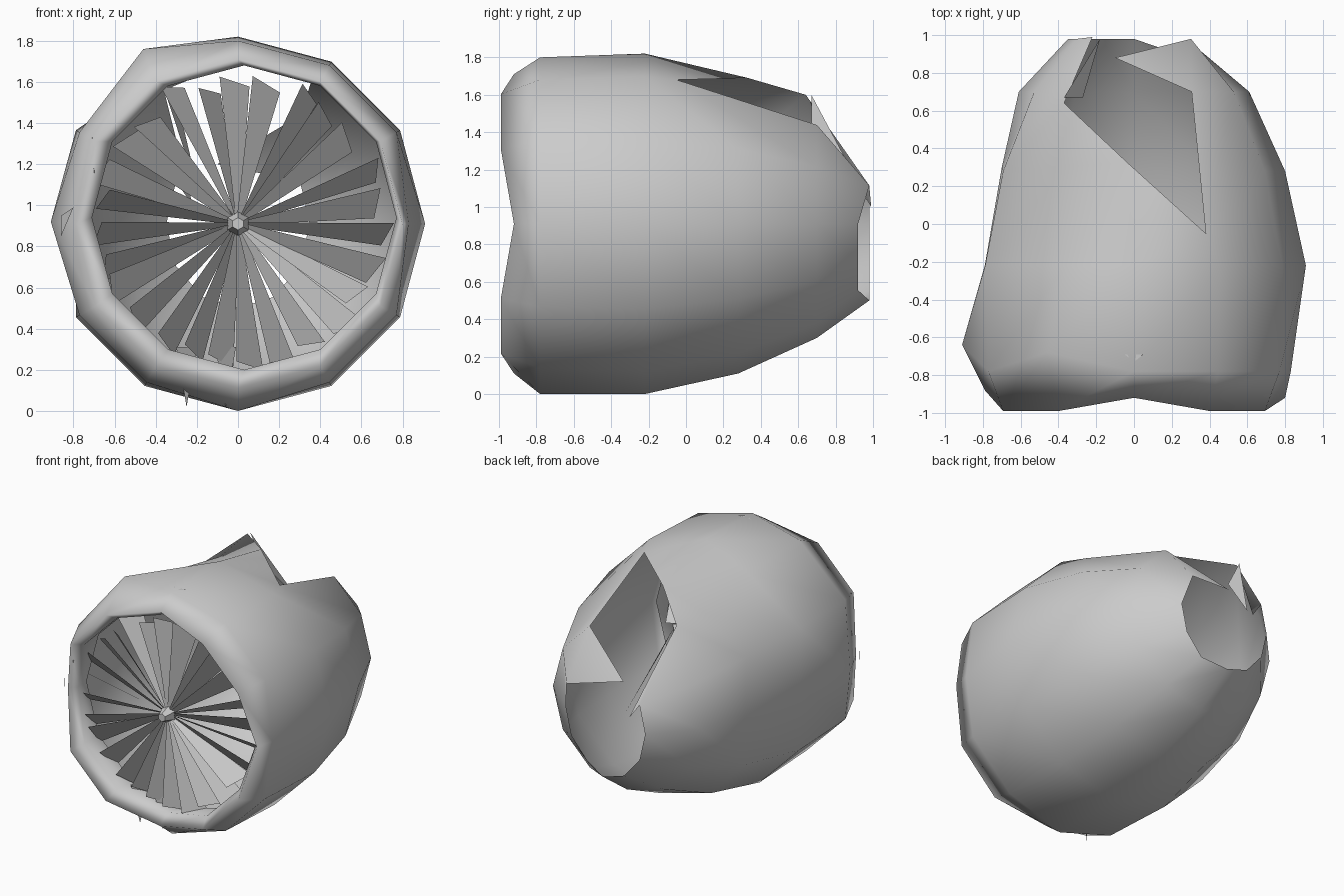
import bpy, math, random
from mathutils import Vector

random.seed(4)
cube = bpy.data.objects.get("Cube")
if cube:
    bpy.data.objects.remove(cube, do_unlink=True)

metal = bpy.data.materials.new("plain_grey_metal")
metal.use_nodes = True
grey = (0.6, 0.6, 0.6, 1)
metal.diffuse_color = grey
metal.node_tree.nodes["Principled BSDF"].inputs["Base Color"].default_value = grey

CENTRE = 0.91
SIDES = 12
BLADES = 27
FAN_Y = -0.82


def add_mesh(name, verts, faces, smooth=False):
    mesh = bpy.data.meshes.new(name)
    mesh.from_pydata(verts, [], faces)
    mesh.materials.append(metal)
    mesh.polygons.foreach_set("use_smooth", [smooth] * len(faces))
    mesh.validate()
    ob = bpy.data.objects.new(name, mesh)
    bpy.context.collection.objects.link(ob)
    return ob


def polar(radius, angle, y):
    return Vector((radius * math.sin(angle), y, CENTRE + radius * math.cos(angle)))


# Engine casing: rings from the intake duct, round the lip, back to the exhaust
DUCT, MOUTH, LIP, FRONT, MIDDLE, REAR, TAIL, RIM = range(8)
profile = {DUCT: (-0.76, 0.75), MOUTH: (-0.94, 0.74), LIP: (-0.99, 0.8),
           FRONT: (-0.78, 0.89), MIDDLE: (-0.22, 0.91), REAR: (0.28, 0.8),
           TAIL: (0.7, 0.61), RIM: (0.98, 0.41)}
casing = {}
for ring, (y, radius) in profile.items():
    for k in range(SIDES):
        point = polar(radius, math.tau * k / SIDES, y)
        if ring in (DUCT, MOUTH):          # the intake sits slightly off centre
            point += Vector((0.03, 0, 0.03))
        if ring in (MOUTH, LIP) and k % 3 == 0:   # lip pushed back at the quarters
            point.y += 0.07
        if ring == RIM:                    # crumpled exhaust edge
            point.x *= 0.85
            if k in (3, 4, 5):
                point.y -= 0.06
        casing[ring, k] = point

# Corners moved by dents and tears, keyed by ring and clockwise position
TOP, TOP_RIGHT, LEFT, TOP_LEFT = 0, 1, 9, 11
dents = {
    (LIP, LEFT): (-0.79, -0.88, 0.91),
    (FRONT, LEFT): (-0.91, -0.64, 0.92),
    (FRONT, TOP_LEFT): (-0.46, -0.68, 1.76),
    (MIDDLE, LEFT): (-0.79, -0.22, 0.92),
    (MIDDLE, TOP_LEFT): (-0.36, -0.22, 1.66),
    (REAR, LEFT): (-0.7, 0.3, 0.91),
    (REAR, TOP_LEFT): (-0.36, 0.3, 1.56),
    (REAR, TOP): (-0.04, 0.33, 1.69),
    (REAR, TOP_RIGHT): (0.38, -0.05, 1.68),
    (TAIL, TOP_LEFT): (-0.37, 0.64, 1.6),
    (RIM, TOP_RIGHT): (-0.1, 0.88, 1.2),
    (RIM, TOP_LEFT): (-0.22, 0.99, 1),
}
for corner, place in dents.items():
    casing[corner] = Vector(place)
casing[FRONT, 3].x -= 0.06
casing[FRONT, 6].z = 0

order = {corner: n for n, corner in enumerate(casing)}
faces = []
for ring in range(DUCT, RIM):
    for k in range(SIDES):
        if ring >= REAR and k in (TOP, TOP_LEFT):   # torn opening
            continue
        after = (k + 1) % SIDES
        corners = ((ring, k), (ring, after), (ring + 1, after), (ring + 1, k))
        faces.append([order[c] for c in corners])
flap = ((REAR, TOP_LEFT), (REAR, TOP), (TAIL, TOP_LEFT))
faces.append([order[c] for c in flap])
add_mesh("engine_casing", list(casing.values()), faces, True)

# Fan: tapering blades, bent both ways, with uneven broken tips
verts, faces = [], []
for i in range(BLADES):
    angle = math.tau * (i + random.uniform(-0.2, 0.2)) / BLADES
    tangent = Vector((math.cos(angle), 0, -math.sin(angle)))
    pitch = random.uniform(0.6, 1)
    if math.radians(110) < angle < math.radians(320):
        pitch = -pitch
    chord = tangent * math.cos(pitch) + Vector((0, math.sin(pitch), 0))
    root = polar(0.04, angle, FAN_Y)
    tip = polar(random.uniform(0.66, 0.74), angle, FAN_Y)
    slant = (tip - root) * 0.04
    n = len(verts)
    verts += [root - chord * 0.015, root + chord * 0.015,
              tip + chord * 0.09 - slant, tip - chord * 0.09 + slant]
    faces.append(range(n, n + 4))
add_mesh("fan_blades", verts, [tuple(f) for f in faces])

# Small faceted spinner
bpy.ops.mesh.primitive_cone_add(vertices=6, radius1=0.06, radius2=0.03, depth=0.08,
                                location=(0, FAN_Y - 0.04, CENTRE),
                                rotation=(math.pi / 2, 0, 0))
spinner = bpy.context.object
spinner.name = "fan_spinner"
spinner.data.materials.append(metal)


# Splinters stuck in the intake, the casing top and beside the tear
def splinter(name, tip, base, spread):
    tip, base, spread = Vector(tip), Vector(base), Vector(spread)
    add_mesh(name, [tip, base - spread, base + spread], [(0, 1, 2)])


ACROSS = (0.05, 0.04, 0)
for side, x in (("left", -0.06), ("right", -0.25)):
    splinter("bottom_splinter_" + side, (x, -0.8, 0.02), (x, -0.8, 0.31), ACROSS)
splinter("lip_splinter_lower", (0.46, -0.92, 0.27), (0.66, -0.82, 0.5), ACROSS)
splinter("lip_splinter_upper", (-0.7, -0.95, 1.15), (-0.69, -0.9, 1.33), (0.02, 0.04, 0))
splinter("lip_splinter_side", (-0.8, -0.9, 0.99), (-0.86, -0.82, 0.9), (0, 0, 0.05))
splinter("casing_chip", (0, -0.73, 1.8), (0, -0.69, 1.8), (0.05, 0, 0))
splinter("tear_splinter", (-0.18, 0.98, 1.02), (-0.32, 0.67, 1.5), (0.05, 0, -0.1))
